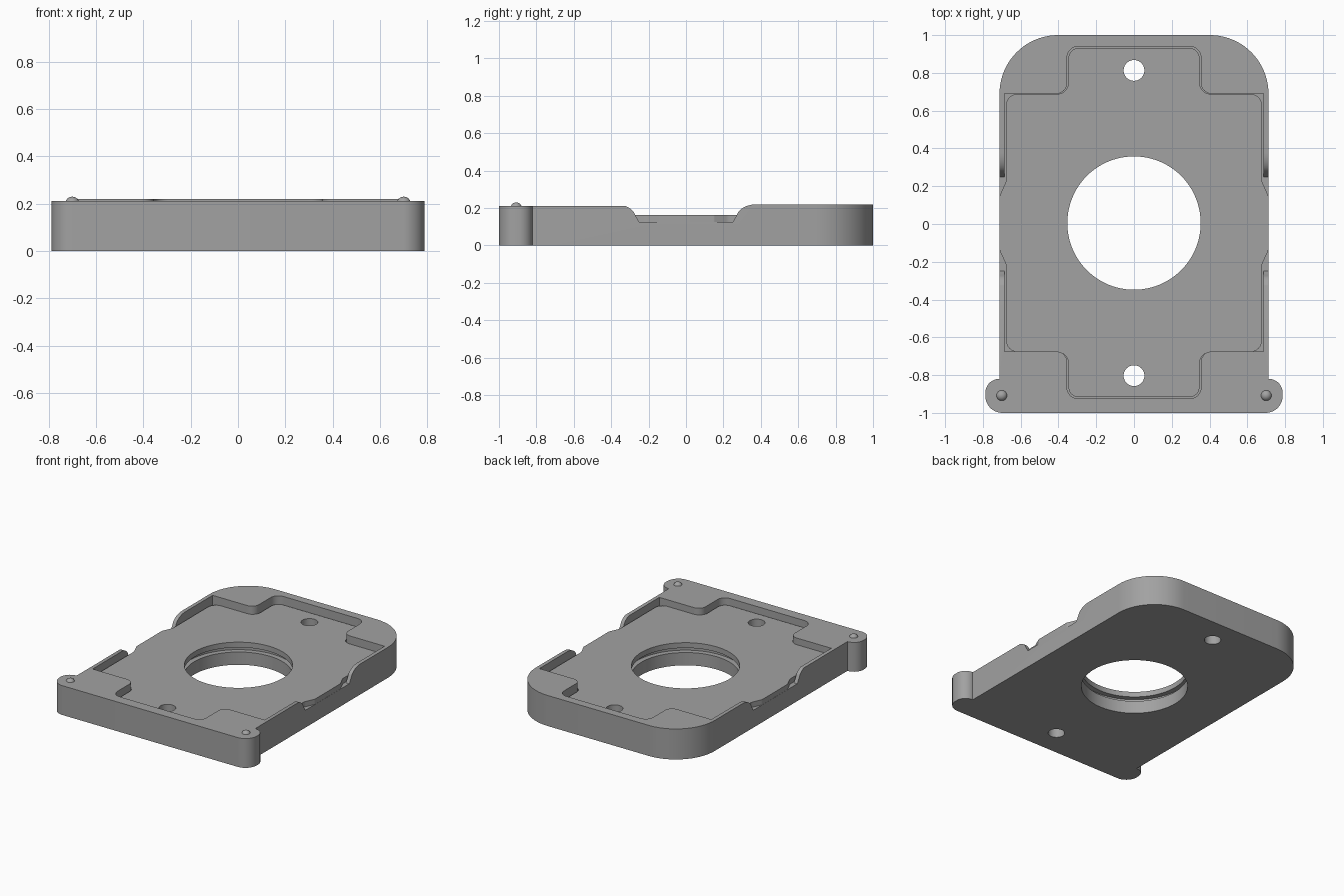
import bpy, bmesh, math
from mathutils import Vector, Matrix

if "Cube" in bpy.data.objects:
    bpy.data.objects.remove(bpy.data.objects["Cube"], do_unlink=True)

grey = bpy.data.materials.new("plain grey")
grey.use_nodes = True
grey.diffuse_color = (0.36, 0.36, 0.36, 1)
grey.node_tree.nodes["Principled BSDF"].inputs["Base Color"].default_value = grey.diffuse_color


def rounded(corners, steps=10):
    """Round each (x, y, radius) corner of a closed outline."""
    out = []
    for i, (x, y, r) in enumerate(corners):
        p = Vector((x, y))
        a = (Vector(corners[i - 1][:2]) - p).normalized()
        b = (Vector(corners[(i + 1) % len(corners)][:2]) - p).normalized()
        if r == 0:
            out.append(p)
            continue
        half = a.angle(b) / 2
        centre = p + (a + b).normalized() * r / math.sin(half)
        start = p + a * r / math.tan(half) - centre
        sweep = p + b * r / math.tan(half) - centre
        turn = math.atan2(start.x * sweep.y - start.y * sweep.x, start.dot(sweep))
        for k in range(steps + 1):
            out.append(centre + Matrix.Rotation(turn * k / steps, 2) @ start)
    return out


def mirrored(half):
    """Complete an outline listed front to back on its +x half."""
    return half + [(-x, y, r) for x, y, r in reversed(half)]


def circle(y, radius, n=96):
    return [Vector((radius * math.cos(2 * math.pi * k / n),
                    y + radius * math.sin(2 * math.pi * k / n))) for k in range(n)]


def prism(name, outline, low, high, along_x=False):
    """Extrude an outline along z, or a (y, z) outline along x."""
    bm = bmesh.new()
    place = (lambda u, v, w: (w, u, v)) if along_x else (lambda u, v, w: (u, v, w))
    face = bm.faces.new([bm.verts.new(place(u, v, low)) for u, v in outline])
    moved = bmesh.ops.extrude_face_region(bm, geom=[face])["geom"]
    bmesh.ops.translate(bm, vec=place(0, 0, high - low),
                        verts=[v for v in moved if isinstance(v, bmesh.types.BMVert)])
    bmesh.ops.recalc_face_normals(bm, faces=bm.faces)
    mesh = bpy.data.meshes.new(name)
    bm.to_mesh(mesh)
    bm.free()
    mesh.materials.append(grey)
    ob = bpy.data.objects.new(name, mesh)
    bpy.context.collection.objects.link(ob)
    return ob


def activate(ob):
    bpy.ops.object.select_all(action="DESELECT")
    ob.select_set(True)
    bpy.context.view_layer.objects.active = ob


def cut(ob, cutter):
    activate(ob)
    mod = ob.modifiers.new("cut", "BOOLEAN")
    mod.operation, mod.solver, mod.object = "DIFFERENCE", "EXACT", cutter
    bpy.ops.object.modifier_apply(modifier=mod.name)
    bpy.data.objects.remove(cutter, do_unlink=True)


def finish(ob):
    activate(ob)
    bpy.ops.object.shade_smooth_by_angle(angle=math.radians(30))


FLOOR, PLATE_TOP, FRONT_TOP, BACK_TOP = 0.125, 0.163, 0.211, 0.22

# Housing with rounded back corners and a lobe at each front corner
housing = prism("housing", rounded(mirrored([
    (0.787, -1, 0.09), (0.787, -0.82, 0.074), (0.712, -0.82, 0), (0.712, 1, 0.31)]), 20),
    0, BACK_TOP)
cut(housing, prism("front_trim", [(-1, -1.2), (1, -1.2), (1, 0), (-1, 0)], FRONT_TOP, 0.4))

# Cross-shaped pocket
cut(housing, prism("pocket", rounded(mirrored([
    (0.355, -0.925, 0.06), (0.355, -0.675, 0.055), (0.685, -0.675, 0),
    (0.685, 0.69, 0), (0.355, 0.69, 0.055), (0.355, 0.94, 0.06)])), FLOOR, 0.4))

# Scoop through both side walls
curve = [(0.38 - 0.11 * math.sin(t), 0.15 + 0.07 * math.cos(t))
         for t in [math.radians(8 * k) for k in range(11)]]
edge = [(0.38, 0.4)] + curve + [(0.25, FLOOR)]
scoop = edge + [(-y, z) for y, z in reversed(edge)]
for low, high in ((0.65, 0.9), (-0.9, -0.65)):
    cut(housing, prism("scoop", scoop, low, high, along_x=True))

# Recess under the plate around the opening
cut(housing, prism("recess", circle(0.005, 0.39), 0.092, 0.3))

# Inner plate with side tabs reaching over the scooped walls
plate = prism("inner_plate", rounded(mirrored([
    (0.347, -0.917, 0.055), (0.347, -0.677, 0.06), (0.677, -0.677, 0.06),
    (0.677, -0.215, 0.06), (0.711, -0.14, 0.02), (0.711, 0.15, 0.02), (0.677, 0.225, 0.06),
    (0.677, 0.688, 0.06), (0.347, 0.688, 0.06), (0.347, 0.932, 0.055)])), FLOOR, PLATE_TOP)

# Central opening and two screw holes through both parts
for part in (housing, plate):
    for y, radius in ((0.005, 0.353), (0.813, 0.055), (-0.803, 0.055)):
        cut(part, prism("hole", circle(y, radius), -0.1, 0.4))
    finish(part)

# Small domes on the front lobes
for side, x in (("left", 0.7), ("right", -0.7)):
    bpy.ops.mesh.primitive_uv_sphere_add(segments=24, ring_count=12, radius=0.03,
                                         location=(x, -0.908, 0.2))
    dome = bpy.context.object
    dome.name = side + "_dome"
    dome.data.materials.append(grey)
    finish(dome)
